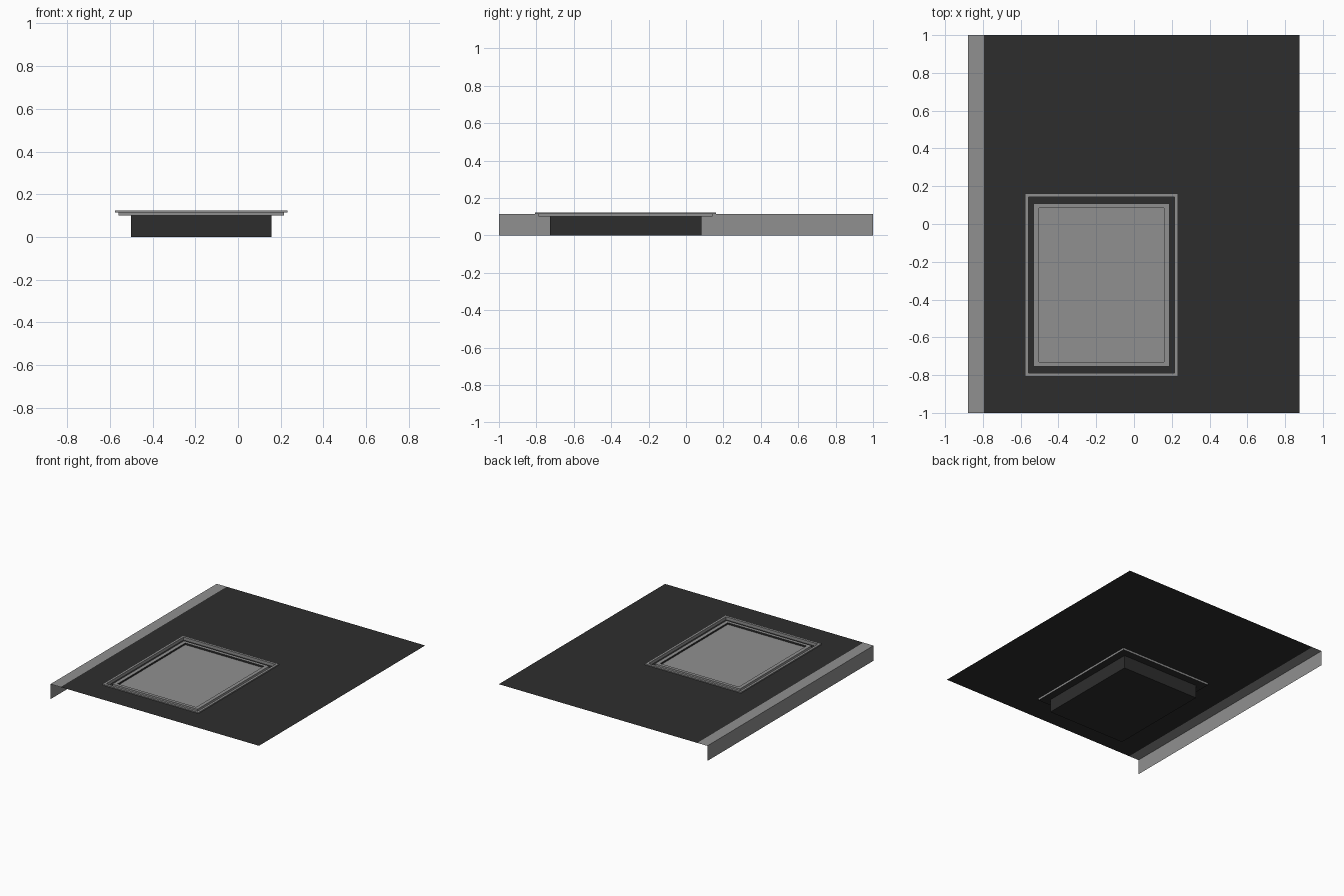
import bpy, bmesh

if "Cube" in bpy.data.objects:
    bpy.data.objects.remove(bpy.data.objects["Cube"])


def material(name, v):
    m = bpy.data.materials.new(name)
    m.diffuse_color = (v, v, v, 1)
    m.use_nodes = True
    m.node_tree.nodes["Principled BSDF"].inputs["Base Color"].default_value = m.diffuse_color
    return m


GREY = material("mid grey", 0.28)
DARK = material("charcoal", 0.027)
CX, CY = -0.172, -0.323          # centre of the inset hatch


def rect(hx, hy):
    """Rectangle around the hatch centre."""
    return (CX - hx, CX + hx, CY - hy, CY + hy)


def loop(bm, r, z):
    x0, x1, y0, y1 = r
    return [bm.verts.new(p) for p in
            ((x0, y0, z), (x1, y0, z), (x1, y1, z), (x0, y1, z))]


def part(name, rings, mat, closed=False, cap_start=False, cap_end=False):
    """Skin a sequence of rectangular rings (rect, z)."""
    bm = bmesh.new()
    loops = [loop(bm, r, z) for r, z in rings]
    pairs = list(zip(loops, loops[1:]))
    if closed:
        pairs.append((loops[-1], loops[0]))
    for a, b in pairs:
        for i in range(4):
            j = (i + 1) % 4
            bm.faces.new((a[i], a[j], b[j], b[i]))
    if cap_start:
        bm.faces.new(loops[0][::-1])
    if cap_end:
        bm.faces.new(loops[-1])
    me = bpy.data.meshes.new(name)
    bm.to_mesh(me)
    bm.free()
    me.materials.append(mat)
    ob = bpy.data.objects.new(name, me)
    bpy.context.collection.objects.link(ob)
    return ob


TOP, FLOOR, RIM = 0.115, 0.1, 0.123
rim_out, rim_in = rect(0.405, 0.484), rect(0.387, 0.465)
lip_out, lip_in = rect(0.359, 0.432), rect(0.331, 0.407)
box = rect(0.328, 0.405)

# Deck sheet with an opening for the hatch
part("deck", [((-0.795, 0.877, -1, 1), TOP), (rim_in, TOP)], DARK)

# Edge strip and its vertical drop
bm = bmesh.new()
rows = [[bm.verts.new((x, y, z)) for y in (-1, 1)]
        for x, z in ((-0.795, TOP), (-0.88, TOP), (-0.88, 0))]
for a, b in zip(rows, rows[1:]):
    bm.faces.new((a[0], a[1], b[1], b[0]))
me = bpy.data.meshes.new("edge_strip")
bm.to_mesh(me)
bm.free()
me.materials.append(GREY)
bpy.context.collection.objects.link(bpy.data.objects.new("edge_strip", me))

# Raised rim with the wall that drops into the opening
part("rim", [(rim_out, TOP), (rim_out, RIM), (rim_in, RIM), (rim_in, FLOOR)], GREY)
# Dark channel floor between rim and lip
part("channel", [(rim_in, FLOOR), (box, FLOOR)], DARK)
# Flat lip around the panel
part("lip", [(lip_out, FLOOR), (lip_out, TOP), (lip_in, TOP)], GREY)
# Dark inner wall and recessed panel
part("inner_wall", [(lip_in, TOP), (lip_in, FLOOR + 0.002)], DARK)
part("panel", [(lip_in, FLOOR + 0.002)], GREY, cap_end=True)
# Box hanging below
part("lower_box", [(box, 0), (box, FLOOR)], DARK, cap_start=True)
